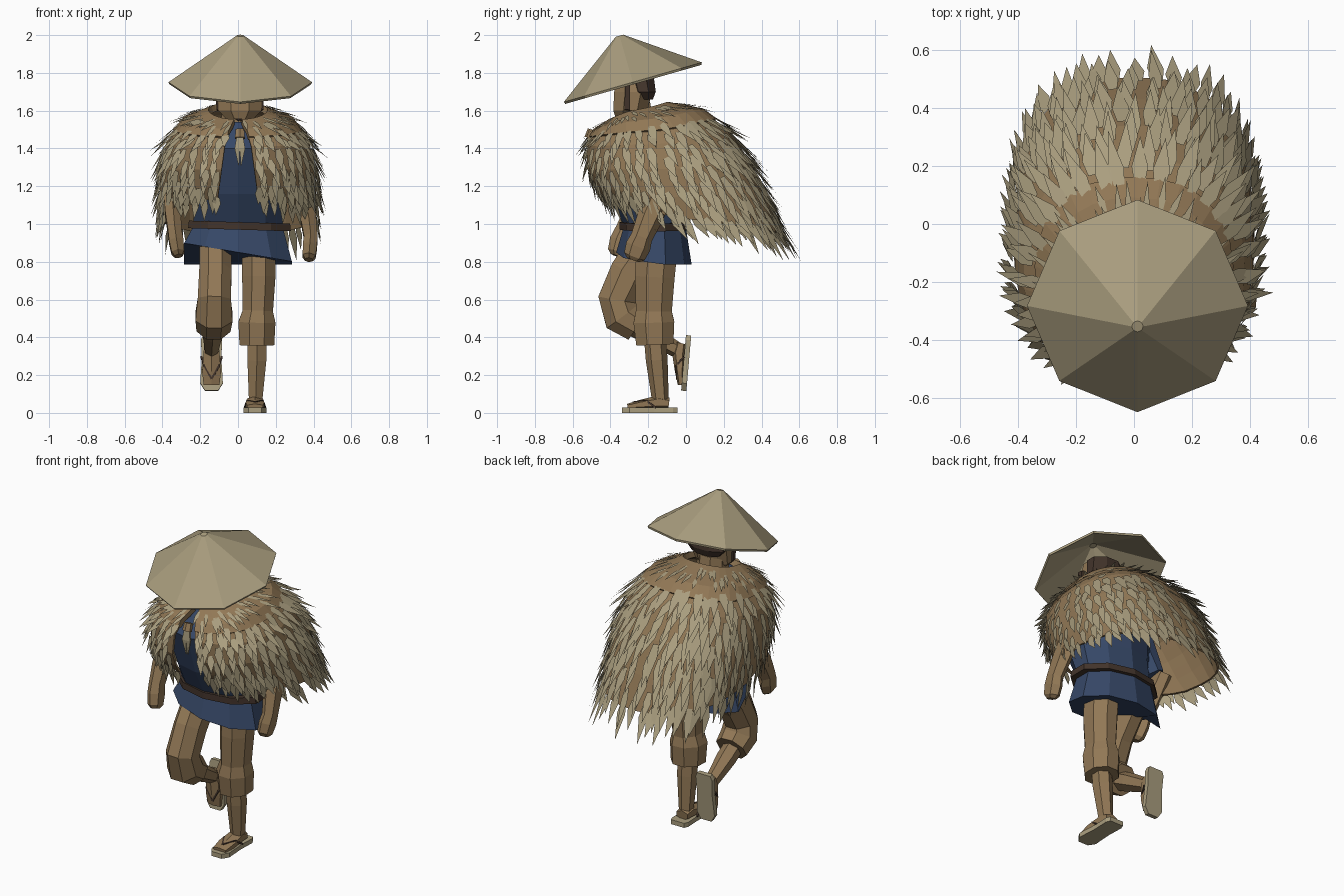
import bpy, bmesh, math, random
from mathutils import Vector, Matrix

if "Cube" in bpy.data.objects:
    bpy.data.objects.remove(bpy.data.objects["Cube"])

random.seed(4)


def material(name, rgb):
    m = bpy.data.materials.new(name)
    m.diffuse_color = (*rgb, 1)
    m.use_nodes = True
    m.node_tree.nodes["Principled BSDF"].inputs["Base Color"].default_value = m.diffuse_color
    return m


STRAW = material("straw", (0.40, 0.34, 0.21))
TAN = material("tan", (0.285, 0.187, 0.092))
BLUE = material("indigo cloth", (0.037, 0.064, 0.135))
DARK = material("dark brown", (0.055, 0.034, 0.024))


def make(name, verts, faces, mat, fix=True):
    me = bpy.data.meshes.new(name)
    me.from_pydata([tuple(v) for v in verts], [], faces)
    if fix:
        bm = bmesh.new()
        bm.from_mesh(me)
        bmesh.ops.recalc_face_normals(bm, faces=bm.faces)
        bm.to_mesh(me)
        bm.free()
    me.materials.append(mat)
    ob = bpy.data.objects.new(name, me)
    bpy.context.collection.objects.link(ob)
    return ob


def tube(name, rings, mat, n=8, flat=False):
    """Closed loft along rings of (x, y, z, half width, half depth)."""
    pts = [Vector(r[:3]) for r in rings]
    verts, faces = [], []
    for i, r in enumerate(rings):
        t = (pts[min(i + 1, len(pts) - 1)] - pts[max(i - 1, 0)]).normalized()
        t = Vector((0, 0, 1)) if flat else t
        ax = Vector((1, 0, 0))
        ax = (ax - t * ax.dot(t)).normalized()
        ay = t.cross(ax)
        k = 1 / math.cos(math.pi / n)
        for j in range(n):
            a = 2 * math.pi * (j + 0.5) / n
            verts.append(pts[i] + ax * (math.cos(a) * r[3] * k) + ay * (math.sin(a) * r[4] * k))
    for i in range(len(rings) - 1):
        for j in range(n):
            j2 = (j + 1) % n
            faces.append((i * n + j, i * n + j2, (i + 1) * n + j2, (i + 1) * n + j))
    faces += [tuple(range(n)), tuple(range((len(rings) - 1) * n, len(rings) * n))]
    return make(name, verts, faces, mat)


# Conical hat: eight sides, tilted forward, hollow underneath
hv, hf = [], []
for r, z in ((0.02, 0.262), (0.380, 0.006), (0.375, -0.006), (0.02, 0.235)):
    for j in range(8):
        a = math.pi * j / 4 - math.pi / 2
        hv.append((r * math.cos(a), r * math.sin(a), z))
for i in range(3):
    for j in range(8):
        k = (j + 1) % 8
        hf.append((i * 8 + j, i * 8 + k, i * 8 + 8 + k, i * 8 + 8 + j))
hf += [tuple(range(8)), tuple(range(24, 32))]
hat = make("hat", hv, hf, STRAW)
hat.data.transform(Matrix.Translation((0.012, -0.28, 1.745)) @ Matrix.Rotation(math.radians(16), 4, 'X'))

# Head, neck and hair
tube("neck", [(0, -0.25, 1.45, 0.09, 0.09), (0, -0.27, 1.64, 0.085, 0.08)], TAN)
tube("head", [(0.01, -0.305, 1.555, 0.07, 0.065), (0.01, -0.295, 1.60, 0.115, 0.09),
              (0.01, -0.28, 1.70, 0.12, 0.10), (0.01, -0.29, 1.81, 0.09, 0.08)], TAN, flat=True)
tube("hair", [(0.01, -0.215, 1.66, 0.09, 0.04), (0.01, -0.225, 1.70, 0.126, 0.065),
              (0.01, -0.25, 1.81, 0.10, 0.075)], DARK, flat=True)
for sx in (-1, 1):
    tube("hat_strap", [(0.01 + sx * 0.122, -0.31, 1.74, 0.008, 0.014), (0.01 + sx * 0.117, -0.31, 1.61, 0.008, 0.014),
                       (0.01, -0.34, 1.55, 0.01, 0.012)], DARK, 4)

# Tunic with a slanted front hem, and belt
tunic = tube("tunic", [(0, -0.17, 0.80, 0.285, 0.19), (0, -0.165, 0.99, 0.235, 0.155),
                       (0, -0.22, 1.16, 0.235, 0.19), (0, -0.27, 1.40, 0.29, 0.215),
                       (0, -0.26, 1.54, 0.12, 0.12)], BLUE, 10, True)
for v in tunic.data.vertices:
    if v.co.z < 0.85:
        v.co.z = 0.85 - 0.17 * v.co.x if v.co.y < -0.2 else 0.785
belt = tube("belt", [(0.008, -0.165, 0.97, 0.272, 0.178), (0.008, -0.168, 1.01, 0.268, 0.175)], DARK, 10, True)
for v in belt.data.vertices:
    v.co.z -= 0.03 * v.co.x

# Trouser legs and shins
tube("standing_trouser", [(0.11, -0.15, 0.92, 0.09, 0.11), (0.11, -0.165, 0.72, 0.088, 0.105),
                          (0.105, -0.17, 0.54, 0.08, 0.095), (0.1, -0.17, 0.48, 0.098, 0.108),
                          (0.1, -0.165, 0.36, 0.092, 0.098)], TAN)
tube("standing_shin", [(0.1, -0.165, 0.40, 0.05, 0.05), (0.1, -0.155, 0.28, 0.05, 0.05),
                       (0.093, -0.135, 0.06, 0.035, 0.038)], TAN, 6)
tube("raised_trouser", [(-0.12, -0.17, 0.92, 0.085, 0.11), (-0.12, -0.30, 0.74, 0.085, 0.105),
                        (-0.125, -0.365, 0.60, 0.088, 0.10), (-0.127, -0.34, 0.51, 0.098, 0.10),
                        (-0.13, -0.26, 0.46, 0.09, 0.085)], TAN)
tube("raised_shin", [(-0.13, -0.31, 0.48, 0.05, 0.05), (-0.135, -0.20, 0.42, 0.05, 0.048),
                     (-0.14, -0.05, 0.335, 0.034, 0.036)], TAN, 6)


# Feet on straw sandals, toes toward local -y
def foot(name, matrix):
    half = ((0.035, -0.15), (0.06, -0.11), (0.052, 0.02), (0.056, 0.12), (0.045, 0.145))
    outline = list(half) + [(-x, y) for x, y in reversed(half)]
    n = len(outline)
    sole = make(name + "_sandal", [(x, y, z) for z in (0, 0.028) for x, y in outline],
                [tuple(range(n)), tuple(range(n, 2 * n))] +
                [(i, (i + 1) % n, n + (i + 1) % n, n + i) for i in range(n)], STRAW)
    parts = [sole, tube(name, [(0, 0.10, 0.05, 0.038, 0.026), (0, 0.05, 0.056, 0.042, 0.033),
                               (0, -0.05, 0.044, 0.05, 0.022), (0, -0.12, 0.034, 0.042, 0.012)], TAN, 6)]
    for s in (-1, 1):
        parts.append(tube(name + "_strap", [(s * 0.054, 0.03, 0.028, 0.005, 0.005), (s * 0.04, -0.02, 0.064, 0.005, 0.005),
                                            (0, -0.09, 0.056, 0.005, 0.005)], DARK, 4))
    for p in parts:
        p.data.transform(matrix)


foot("standing_foot", Matrix.Translation((0.09, -0.19, 0)))
foot("raised_foot", Matrix.Translation((-0.14, 0.015, 0.265)) @ Matrix.Rotation(math.radians(85), 4, 'X'))

# Arms: sleeve, forearm, fist
for side, sx, elbow, wrist, tip in (("right", 1, (0.36, -0.155, 1.12), (0.385, -0.235, 0.93), (0.375, -0.28, 0.81)),
                                    ("left", -1, (-0.35, -0.22, 1.12), (-0.335, -0.32, 0.96), (-0.315, -0.365, 0.83))):
    e, w, t = Vector(elbow), Vector(wrist), Vector(tip)
    tube(side + "_sleeve", [(sx * 0.24, -0.27, 1.42, 0.09, 0.09), (*(e + Vector((-sx * 0.03, 0, 0.06))), 0.05, 0.075)],
         BLUE, 8)
    tube(side + "_arm", [(*e.lerp(w, -0.5), 0.04, 0.055), (*e.lerp(w, 0.4), 0.042, 0.06), (*w, 0.036, 0.05),
                         (*w.lerp(t, 0.4), 0.038, 0.058), (*w.lerp(t, 0.85), 0.034, 0.05),
                         (*t, 0.02, 0.03)], TAN, 6)

# Cape rings: front (y, z), side (x, y, z), back (y, z)
RINGS = [((-0.40, 1.54), (0.15, -0.26, 1.59), (-0.10, 1.63)),
         ((-0.48, 1.49), (0.29, -0.19, 1.54), (0.09, 1.595)),
         ((-0.525, 1.41), (0.375, -0.15, 1.42), (0.225, 1.485)),
         ((-0.52, 1.29), (0.405, -0.10, 1.29), (0.335, 1.33)),
         ((-0.475, 1.20), (0.41, -0.03, 1.14), (0.425, 1.14)),
         ((-0.43, 1.14), (0.40, 0.05, 1.02), (0.50, 0.95))]


def cape_point(a, t):
    f = min(max(t, 0), 0.9999) * (len(RINGS) - 1)
    i = int(f)
    p = []
    for r in RINGS[i:i + 2]:
        c, s = math.cos(a), math.sin(a)
        end = r[0] if c > 0 else r[2]
        w = abs(c) ** 0.85
        x = r[1][0] * math.copysign(abs(s) ** 0.85, s)
        p.append(Vector((x, r[1][1] + (end[0] - r[1][1]) * w, r[1][2] + (end[1] - r[1][2]) * w ** 1.3)))
    return p[0].lerp(p[1], f - i)


def cape_angle(u, t):
    gap = 0.09 + 0.12 * t
    return gap + u * (2 * math.pi - 2 * gap)


def cape_shell(name, t0, t1, rows, cols, thick):
    v = [cape_point(cape_angle(j / cols, t0 + (t1 - t0) * i / rows), t0 + (t1 - t0) * i / rows)
         for i in range(rows + 1) for j in range(cols + 1)]
    w = cols + 1
    ob = make(name, v, [(i * w + j, i * w + j + 1, i * w + w + j + 1, i * w + w + j)
                        for i in range(rows) for j in range(cols)], TAN, False)
    m = ob.modifiers.new("thickness", 'SOLIDIFY')
    m.thickness, m.offset = thick, 0


cape_shell("cape_shell", 0, 1, 10, 28, 0.012)
cape_shell("cape_collar", 0, 0.29, 3, 28, 0.035)

# Straw blades in overlapping rows
bv, bf = [], []


def blade(u, t, length, width, lift, flare):
    a = cape_angle(u, t)
    p = cape_point(a, t)
    d = (cape_point(a, min(t + 0.06, 1)) - cape_point(a, min(t, 0.94))).normalized()
    across = (cape_point(a + 0.03, t) - cape_point(a - 0.03, t)).normalized()
    n = d.cross(across).normalized()
    if n.dot(p - Vector((0, -0.15, 1.2))) < 0:
        n = -n
    d = (d + across * random.uniform(-0.12, 0.12)).normalized()
    s = d.cross(n)
    k = len(bv)
    p = p + n * lift
    mid = p + d * length * 0.35 + n * flare * 0.4
    tip = p + d * length + n * flare * random.uniform(0.6, 1.5)
    bv.extend([p - s * width * 0.3, p + s * width * 0.3, mid + s * width * 0.5, tip, mid - s * width * 0.5])
    bf.append((k, k + 1, k + 2, k + 3, k + 4))


for i in range(60):
    blade((i + random.uniform(0.1, 0.9)) / 60, random.uniform(0.03, 0.17), random.uniform(0.09, 0.14), 0.024, 0.021, 0.008)
ROWS = 9
for r in range(ROWS):
    t = 0.25 + 0.72 * r / (ROWS - 1)
    count = 36 + r
    phase = random.random()
    for i in range(count):
        u = (i + phase * 0.6 + random.uniform(0, 0.4)) / count
        rear = 0.5 - 0.5 * math.cos(2 * math.pi * u)
        size = random.uniform(0.8, 1.2)
        blade(min(u, 1), t + random.uniform(-0.03, 0.015), (0.105 + 0.10 * rear) * size,
              (0.044 + 0.008 * rear) * random.uniform(0.85, 1.15), 0.012, 0.032)
make("cape_straw", bv, bf, STRAW, False)

# Knotted tie hanging at the throat
tube("cape_knot", [(0.01, -0.50, 1.50, 0.022, 0.018), (0.01, -0.515, 1.455, 0.026, 0.02)], TAN, 6)
for sx in (-1, 1):
    tube("cape_tie", [(0.01, -0.51, 1.48, 0.014, 0.008), (0.01 + sx * 0.014, -0.52, 1.40, 0.014, 0.006),
                      (0.01 + sx * 0.006, -0.515, 1.31, 0.002, 0.002)], STRAW, 4)
